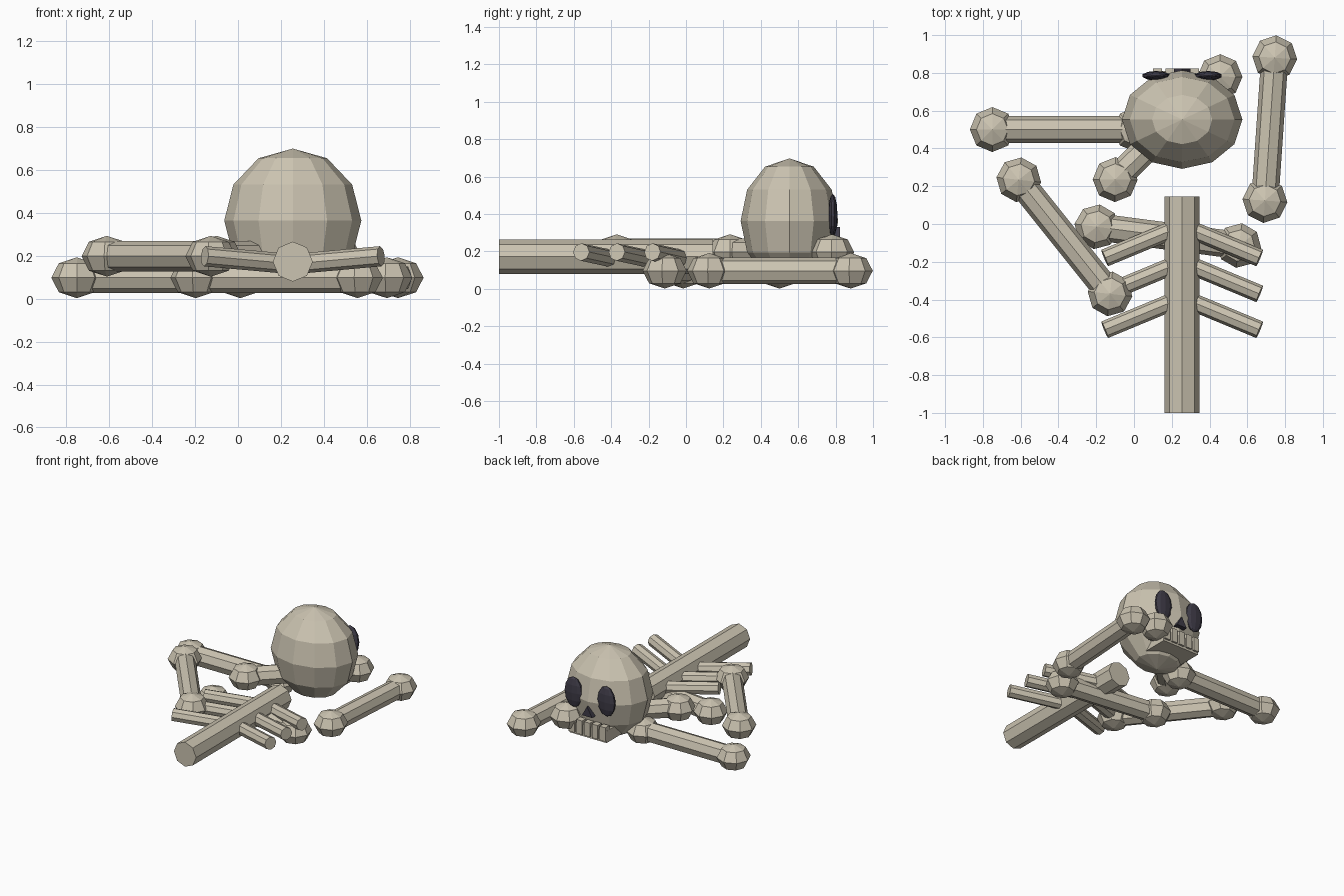
import bpy
import math
from mathutils import Vector

if "Cube" in bpy.data.objects:
    bpy.data.objects.remove(bpy.data.objects["Cube"], do_unlink=True)


def make_material(name, color):
    mat = bpy.data.materials.new(name)
    mat.use_nodes = True
    mat.diffuse_color = color
    mat.node_tree.nodes["Principled BSDF"].inputs["Base Color"].default_value = color
    return mat


BONE = make_material("bone", (0.60, 0.55, 0.44, 1))
DARK = make_material("dark_hollow", (0.05, 0.045, 0.065, 1))


def finish(name, mat):
    obj = bpy.context.object
    obj.name = name
    obj.data.materials.append(mat)
    return obj


def ball(name, center, radii, segments, rings, mat, rot=(0, 0, 0)):
    bpy.ops.mesh.primitive_uv_sphere_add(
        segments=segments, ring_count=rings, radius=1, location=center, rotation=rot)
    obj = finish(name, mat)
    obj.scale = radii
    return obj


def rod(name, start, end, radius):
    a, b = Vector(start), Vector(end)
    bpy.ops.mesh.primitive_cylinder_add(
        vertices=8, radius=radius, depth=(b - a).length, location=(a + b) / 2,
        rotation=(b - a).to_track_quat("Z", "Y").to_euler())
    return finish(name, BONE)


def box(name, center, size):
    bpy.ops.mesh.primitive_cube_add(size=1, location=center)
    obj = finish(name, BONE)
    obj.scale = size
    return obj


def long_bone(name, a, b, z):
    # Shaft with a squashed knob at each end
    rod(name + "_shaft", (*a, z), (*b, z), 0.072)
    turn = math.atan2(b[1] - a[1], b[0] - a[0])
    for i, p in enumerate((a, b)):
        ball(f"{name}_knob_{i + 1}", (*p, z), (0.119, 0.119, 0.095), 8, 4, BONE, (0, 0, turn))


# Scattered limb bones
LOW, HIGH = 0.097, 0.197
long_bone("back_right_bone", (-0.75, 0.5), (0.01, 0.5), LOW)
long_bone("left_bone", (0.745, 0.88), (0.693, 0.124), LOW)
long_bone("rib_cage_bone", (-0.197, -0.015), (0.556, -0.114), LOW)
long_bone("front_right_bone", (-0.61, 0.234), (-0.127, -0.37), HIGH)
long_bone("under_skull_bone", (-0.1, 0.235), (0.455, 0.78), HIGH)

# Spine and three pairs of ribs
CX = 0.255
rod("spine", (CX, -1, 0.172), (CX, 0.145, 0.172), 0.093)
for i in range(3):
    y = -0.01 - 0.19 * i
    for side, label in ((1, "left"), (-1, "right")):
        rod(f"{label}_rib_{i + 1}", (CX, y, 0.16), (CX + side * 0.41, y - 0.17, 0.197), 0.047)

# Skull
ball("skull", (CX, 0.553, 0.363), (0.319, 0.261, 0.335), 12, 6, BONE)

# Eye sockets and nose hole
for side, label in ((1, "left"), (-1, "right")):
    ball(f"{label}_eye_socket", (CX + side * 0.138, 0.785, 0.393),
         (0.075, 0.025, 0.115), 10, 6, DARK)
bpy.ops.mesh.primitive_cylinder_add(
    vertices=3, radius=0.05, depth=0.05, location=(CX, 0.798, 0.28),
    rotation=(-math.pi / 2, math.pi, 0))
nose = finish("nose_hole", DARK)
# Point the triangle upward
tops = [(nose.rotation_euler.to_matrix() @ v.co).z for v in nose.data.vertices]
if max(tops) < -min(tops):
    nose.rotation_euler = (math.pi / 2, 0, 0)

# Jaw and teeth
box("jaw", (CX, 0.68, 0.135), (0.31, 0.26, 0.09))
for i in range(5):
    box(f"tooth_{i + 1}", (CX + (i - 2) * 0.065, 0.80, 0.158), (0.048, 0.048, 0.105))
